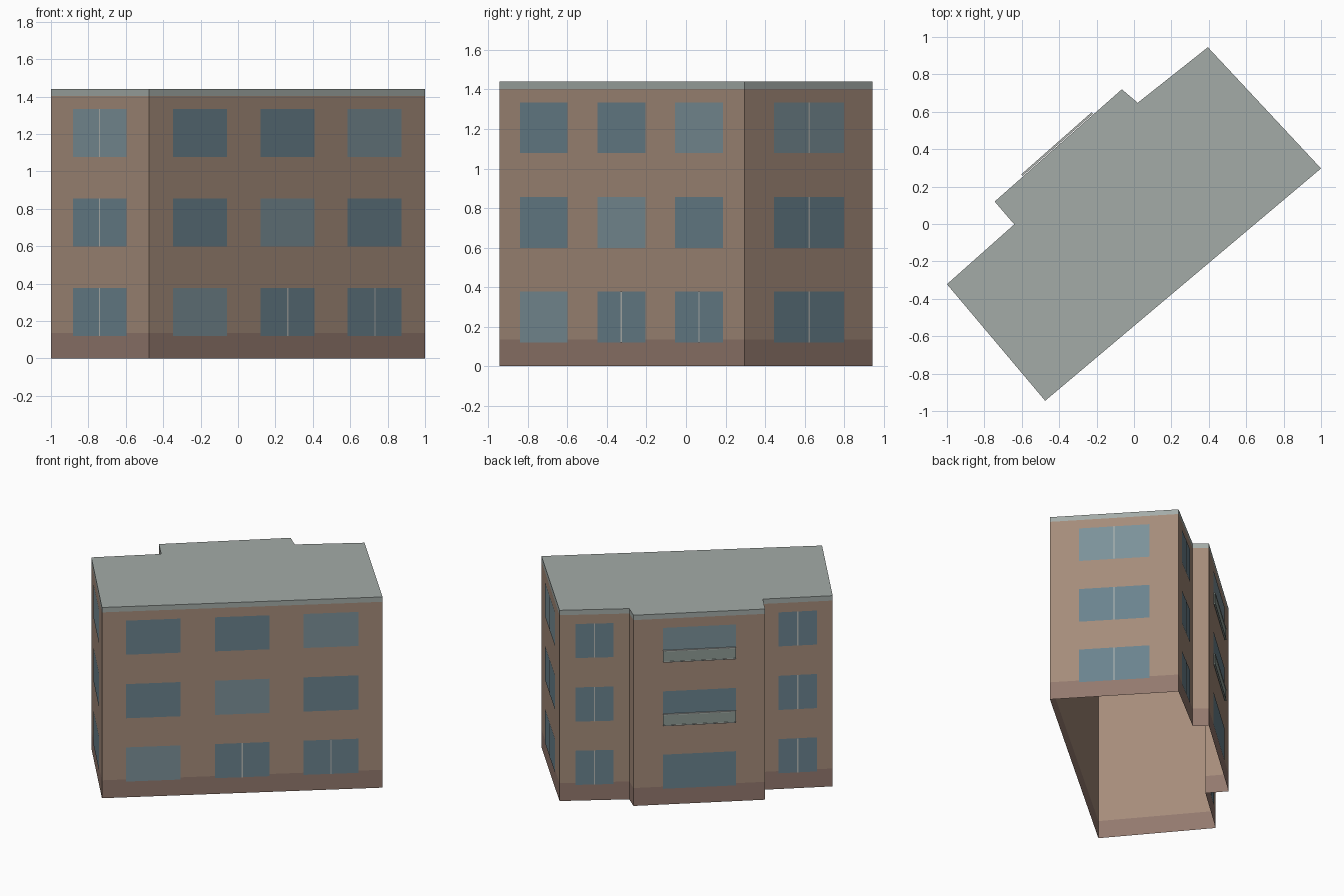
import bpy, bmesh
from mathutils import Vector

if "Cube" in bpy.data.objects:
    bpy.data.objects.remove(bpy.data.objects["Cube"])

# Footprint, counter-clockwise: left, front, right, back east, step, bay, step, back west
PLAN = [Vector((x, y, 0)) for x, y in [
    (-1.0, -0.322), (-0.475, -0.945), (1.0, 0.297), (0.395, 0.945),
    (0.02, 0.648), (-0.065, 0.72), (-0.745, 0.12), (-0.64, -0.002)]]
LEFT, FRONT, RIGHT, BACK_EAST, BAY, BACK_WEST = 0, 1, 2, 3, 5, 7
FLOORS = [(0.12, 0.378), (0.598, 0.856), (1.078, 1.335)]


def material(name, *rgb):
    m = bpy.data.materials.new(name)
    m.diffuse_color = (*rgb, 1)
    m.use_nodes = True
    m.node_tree.nodes["Principled BSDF"].inputs["Base Color"].default_value = m.diffuse_color
    return m


BRICK = material("brick", 0.376, 0.262, 0.195)
BASE = material("base_brick", 0.29, 0.19, 0.155)
ROOF = material("roof_grey", 0.37, 0.41, 0.39)
GLASS = material("glass", 0.145, 0.225, 0.27)
GLASS_LIGHT = material("pale_glass", 0.20, 0.285, 0.32)
FRAME = material("frame", 0.45, 0.47, 0.45)
RAIL_GLASS = material("railing_glass", 0.27, 0.33, 0.30)


def finish(name, bm, mat):
    mesh = bpy.data.meshes.new(name)
    bm.to_mesh(mesh)
    bm.free()
    mesh.materials.append(mat)
    obj = bpy.data.objects.new(name, mesh)
    bpy.context.collection.objects.link(obj)


def band(name, z0, z1, mat, cap=False):
    """Outer wall ring between two heights, optionally closed on top."""
    bm = bmesh.new()
    low = [bm.verts.new((p.x, p.y, z0)) for p in PLAN]
    top = [bm.verts.new((p.x, p.y, z1)) for p in PLAN]
    n = len(PLAN)
    for i in range(n):
        j = (i + 1) % n
        bm.faces.new((low[i], low[j], top[j], top[i]))
    if cap:
        bm.faces.new(top)
    finish(name, bm, mat)


def panel(name, wall, t0, t1, z0, z1, mat, out=0.003, depth=0.0):
    """Rectangle on a wall, t along its length; depth makes it a slab."""
    a, b = PLAN[wall], PLAN[(wall + 1) % len(PLAN)]
    d = (b - a).normalized()
    normal = Vector((d.y, -d.x, 0))
    bm = bmesh.new()
    vs = [bm.verts.new(a.lerp(b, t) + normal * out + Vector((0, 0, z)))
          for t, z in ((t0, z0), (t1, z0), (t1, z1), (t0, z1))]
    face = bm.faces.new(vs)
    if depth:
        ext = bmesh.ops.extrude_face_region(bm, geom=[face], use_keep_orig=True)
        moved = [v for v in ext["geom"] if isinstance(v, bmesh.types.BMVert)]
        bmesh.ops.translate(bm, verts=moved, vec=normal * depth)
        bmesh.ops.recalc_face_normals(bm, faces=bm.faces)
    finish(name, bm, mat)


def window(name, wall, centre, half, floor, pale=False, mullion=False):
    z0, z1 = FLOORS[floor]
    panel(name, wall, centre - half, centre + half, z0, z1,
          GLASS_LIGHT if pale else GLASS)
    if mullion:
        length = (PLAN[(wall + 1) % len(PLAN)] - PLAN[wall]).length
        w = 0.004 / length
        panel(name + "_mullion", wall, centre - w, centre + w, z0, z1, FRAME, 0.005)


# Shell, open underneath
band("plinth", 0, 0.135, BASE)
band("walls", 0.135, 1.403, BRICK)
band("roof", 1.403, 1.44, ROOF, cap=True)

# Front windows, three per floor
for f in range(3):
    for c, t in enumerate((0.183, 0.5, 0.816)):
        window(f"front_window_{f}_{c}", FRONT, t, 0.0975, f,
               pale=(c == f), mullion=(f == 0 and c > 0))

# Single window columns on the ends and the recessed back walls
for label, wall in (("left", LEFT), ("right", RIGHT),
                    ("back_east", BACK_EAST), ("back_west", BACK_WEST)):
    for f in range(3):
        window(f"{label}_window_{f}", wall, 0.5, 0.273, f,
               pale=(f == 2 and wall in (LEFT, RIGHT)), mullion=True)

# Bay windows with glass railings on the upper floors
for f in range(3):
    window(f"bay_window_{f}", BAY, 0.5, 0.277, f, pale=(f == 2))
    if f:
        z = FLOORS[f][0]
        panel(f"railing_panel_{f}", BAY, 0.223, 0.777, z, z + 0.085,
              RAIL_GLASS, 0.004, 0.008)
        for part, dz in (("top", 0.082), ("bottom", 0.0)):
            panel(f"railing_{part}_bar_{f}", BAY, 0.223, 0.777, z + dz, z + dz + 0.007,
                  FRAME, 0.004, 0.011)
